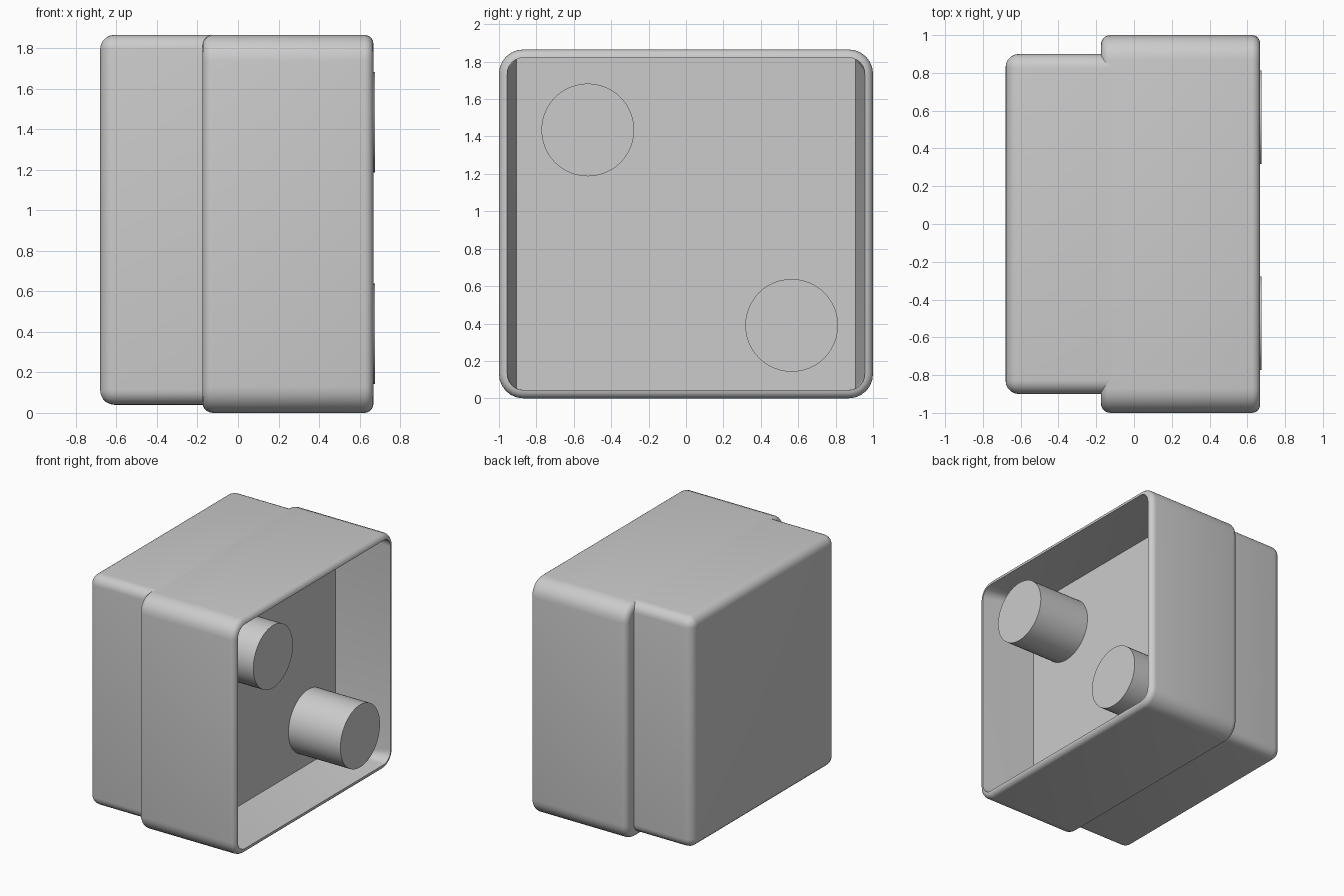
import bpy, bmesh, math
from mathutils import Matrix

if "Cube" in bpy.data.objects:
    bpy.data.objects.remove(bpy.data.objects["Cube"])

grey = bpy.data.materials.new("light_grey")
grey.use_nodes = True
COLOUR = (0.6, 0.6, 0.6, 1)
grey.diffuse_color = COLOUR
grey.node_tree.nodes["Principled BSDF"].inputs["Base Color"].default_value = COLOUR


def finish(bm, name):
    bmesh.ops.recalc_face_normals(bm, faces=bm.faces)
    mesh = bpy.data.meshes.new(name)
    bm.to_mesh(mesh)
    bm.free()
    mesh.materials.append(grey)
    obj = bpy.data.objects.new(name, mesh)
    bpy.context.collection.objects.link(obj)
    bpy.ops.object.select_all(action="DESELECT")
    obj.select_set(True)
    bpy.context.view_layer.objects.active = obj
    bpy.ops.object.shade_smooth_by_angle(angle=math.radians(35))
    return obj


def ring(bm, x, half_y, low, high, radius, steps=6):
    """Rounded rectangle standing across the x axis."""
    verts = []
    corners = [(1, 1), (-1, 1), (-1, -1), (1, -1)]
    for quarter, (sy, sz) in enumerate(corners):
        cy = sy * (half_y - radius)
        cz = high - radius if sz > 0 else low + radius
        for i in range(steps + 1):
            a = (quarter + i / steps) * math.pi / 2
            verts.append(bm.verts.new((x, cy + radius * math.cos(a), cz + radius * math.sin(a))))
    return verts


def loft(name, sections):
    """Skin a list of rounded rectangles and cap both ends."""
    bm = bmesh.new()
    rings = [ring(bm, *s) for s in sections]
    for a, b in zip(rings, rings[1:]):
        for i in range(len(a)):
            j = (i + 1) % len(a)
            bm.faces.new((a[i], a[j], b[j], b[i]))
    bm.faces.new(rings[0])
    bm.faces.new(rings[-1])
    return finish(bm, name)


def rounded_end(x, direction, half_y, low, high, radius, edge, steps=5):
    """Sections running from the flat end face round to the full outline."""
    out = []
    for i in range(steps + 1):
        a = i / steps * math.pi / 2
        d = edge * (1 - math.sin(a))
        out.append((x + direction * edge * (1 - math.cos(a)),
                    half_y - d, low + d, high - d, radius - d))
    return out


# Narrower closed rear body
loft("rear_body", rounded_end(-0.68, 1, 0.9, 0.04, 1.865, 0.075, 0.07)
     + [(-0.12, 0.9, 0.04, 1.865, 0.075)])

# Wider open housing: outer skin, rolled rim, tapered recess
outline = (1.0, 0.0, 1.865, 0.13)
shell = rounded_end(-0.175, 1, *outline, 0.05)
shell += rounded_end(0.668, -1, *outline, 0.044)[::-1]
shell += [(0.66, 0.955, 0.045, 1.824, 0.085), (0.22, 0.905, 0.045, 1.824, 0.01)]
loft("open_housing", shell)

# Two round posts rising from the recess floor
for name, y, z in (("upper_post", -0.525, 1.435), ("lower_post", 0.565, 0.39)):
    bm = bmesh.new()
    place = Matrix.Translation((0.4425, y, z)) @ Matrix.Rotation(math.pi / 2, 4, "Y")
    bmesh.ops.create_cone(bm, cap_ends=True, segments=48, radius1=0.248,
                          radius2=0.248, depth=0.465, matrix=place)
    finish(bm, name)
